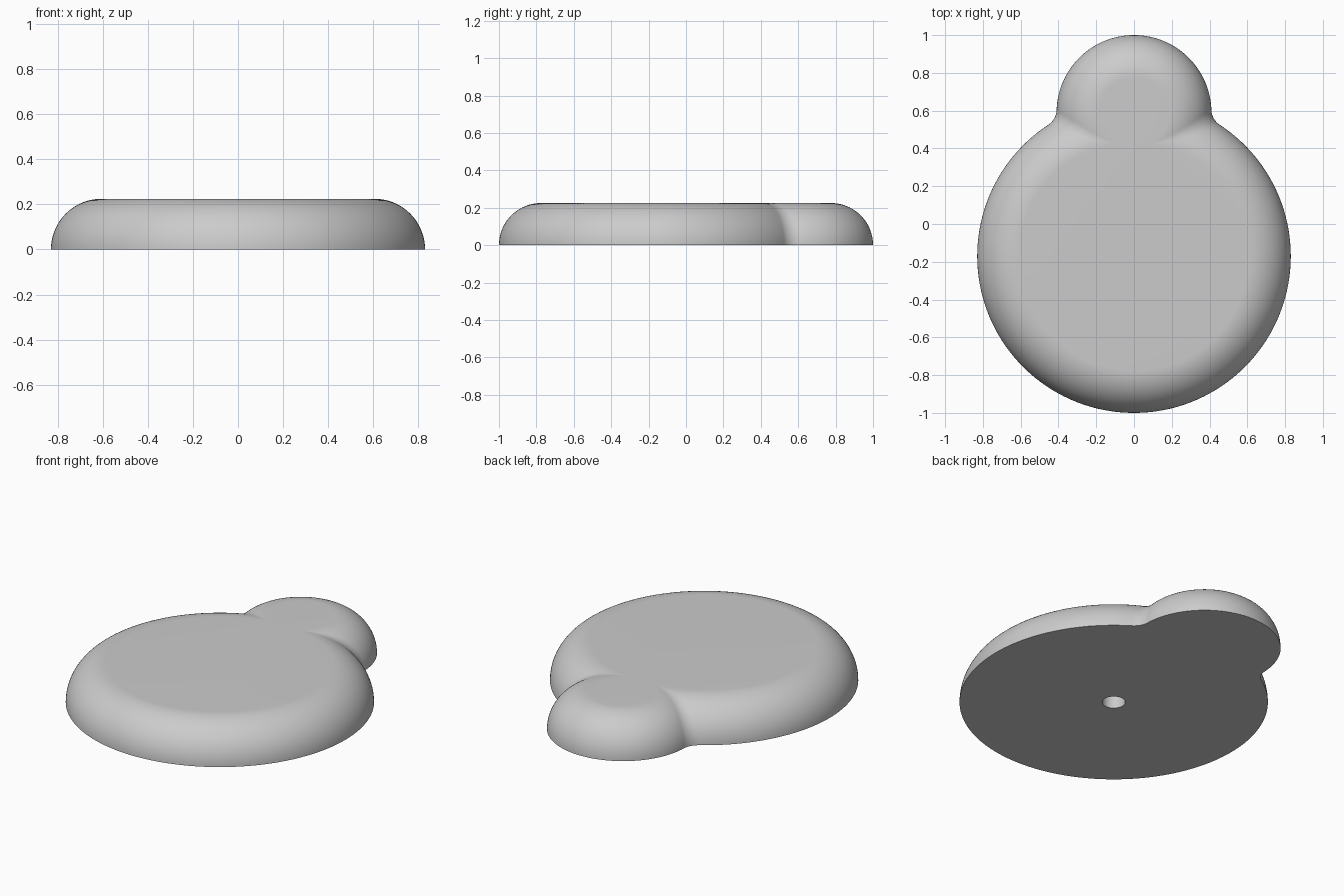
import bpy
import bmesh
from math import sin, cos, pi, sqrt, atan2
from mathutils import Vector

if "Cube" in bpy.data.objects:
    bpy.data.objects.remove(bpy.data.objects["Cube"])

HEIGHT = 0.225                  # also the radius of the rounded rim
BODY_Y, BODY_FLAT = -0.17, 0.605
HEAD_Y, HEAD_FLAT = 0.59, 0.185
FILLET = 0.1
SPAN = HEAD_Y - BODY_Y

grey = bpy.data.materials.new("plain grey")
grey.use_nodes = True
colour = (0.6, 0.6, 0.6, 1)
grey.diffuse_color = colour
grey.node_tree.nodes["Principled BSDF"].inputs["Base Color"].default_value = colour


def arc(cy, radius, start, end, steps, z):
    angles = [start + (end - start) * i / steps for i in range(steps + 1)]
    return [Vector((radius * cos(a), cy + radius * sin(a), z)) for a in angles]


def outline(phi):
    """Closed ring of the two rounded discs and their fillet at one rim angle."""
    z = HEIGHT * sin(phi)
    reach = (HEIGHT + FILLET) * cos(phi)
    rb, rh = BODY_FLAT + reach, HEAD_FLAT + reach
    along = (SPAN**2 + rb**2 - rh**2) / (2 * SPAN)
    side = sqrt(rb**2 - along**2)
    ball = Vector((side, BODY_Y + along, (HEIGHT + FILLET) * sin(phi)))
    rim = HEIGHT * cos(phi)
    body = arc(BODY_Y, BODY_FLAT + rim, -pi / 2, atan2(along, side), 90, z)
    head = arc(HEAD_Y, HEAD_FLAT + rim, atan2(along - SPAN, side), pi / 2, 48, z)
    a, b = body[-1] - ball, head[0] - ball
    blend = [ball + a.lerp(b, i / 12).normalized() * FILLET for i in range(1, 12)]
    half = body + blend + head
    return half + [Vector((-p.x, p.y, p.z)) for p in reversed(half[1:-1])]


# Rounded slab with a small head lobe blended into the body
bm = bmesh.new()
rings = [[bm.verts.new(p) for p in outline(pi / 2 * k / 28)] for k in range(29)]
for low, high in zip(rings, rings[1:]):
    for i in range(len(low)):
        bm.faces.new((low[i - 1], low[i], high[i], high[i - 1]))
bm.faces.new(rings[0])
bm.faces.new(rings[-1])
bmesh.ops.remove_doubles(bm, verts=bm.verts, dist=0.0002)
bmesh.ops.recalc_face_normals(bm, faces=bm.faces)
mesh = bpy.data.meshes.new("rounded_slab")
bm.to_mesh(mesh)
bm.free()
slab = bpy.data.objects.new("rounded_slab", mesh)
bpy.context.collection.objects.link(slab)
mesh.materials.append(grey)

# Blind round hole in the underside
bpy.ops.mesh.primitive_cylinder_add(vertices=48, radius=0.062, depth=0.3,
                                    location=(0, BODY_Y, 0))
cutter = bpy.context.object
cutter.name = "hole_cutter"
cutter.hide_render = True
cutter.data.materials.append(grey)
cut = slab.modifiers.new("hole", "BOOLEAN")
cut.operation = "DIFFERENCE"
cut.solver = "EXACT"
cut.object = cutter

bpy.ops.object.select_all(action="DESELECT")
slab.select_set(True)
bpy.context.view_layer.objects.active = slab
bpy.ops.object.modifier_apply(modifier=cut.name)
bpy.data.objects.remove(cutter)
bpy.ops.object.shade_smooth_by_angle(angle=pi / 6)
